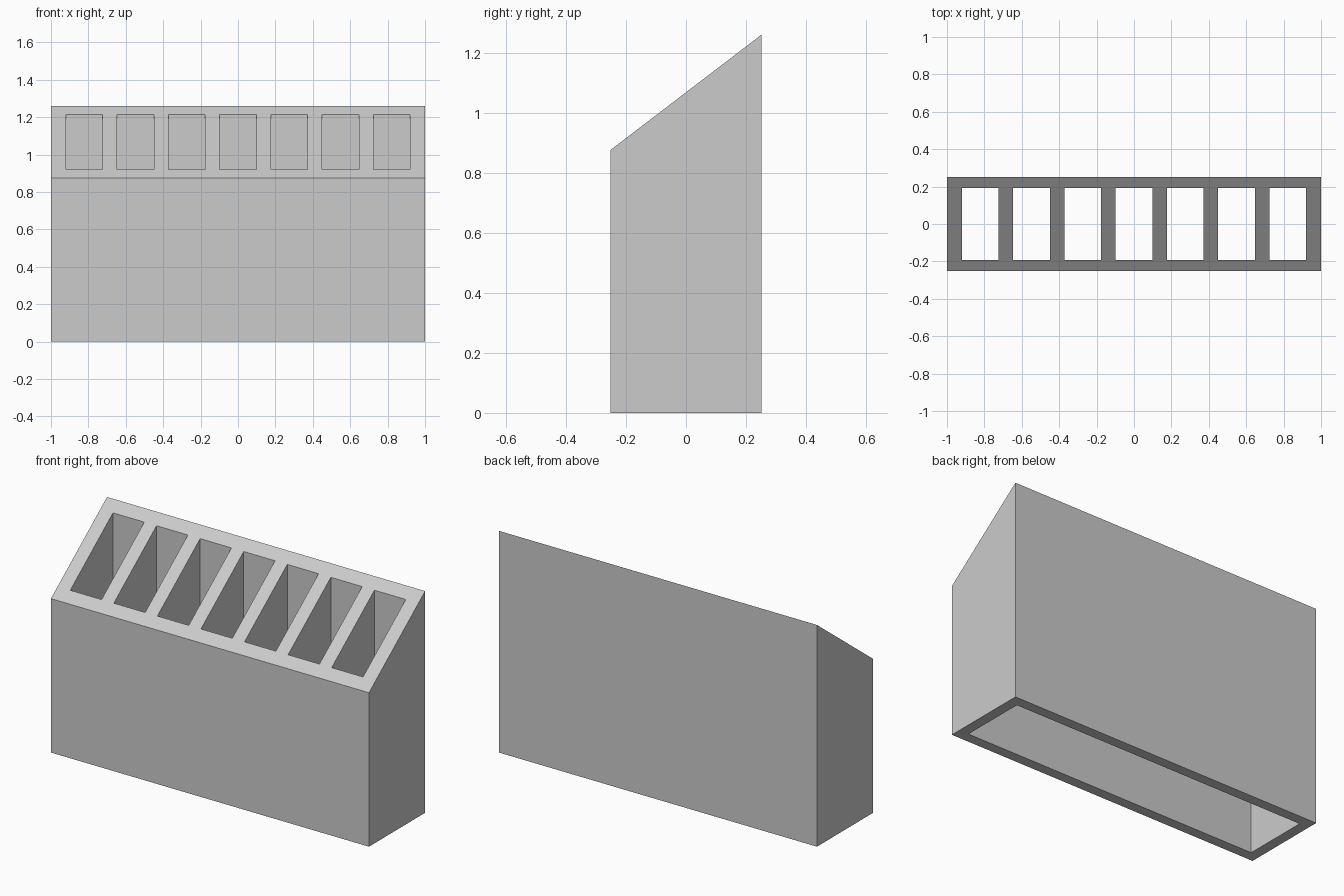
import bpy, bmesh
from mathutils import Matrix

cube = bpy.data.objects.get("Cube")
if cube:
    bpy.data.objects.remove(cube, do_unlink=True)

HALF_W, HALF_D = 1.0, 0.252
FRONT_H, BACK_H = 0.875, 1.26
WALL = 0.06
CAVITY_TOP = 0.52
SLOT_COUNT, SLOT_W, SLOT_PITCH = 7, 0.197, 0.274

grey = bpy.data.materials.new("plain_grey")
grey.use_nodes = True
colour = (0.6, 0.6, 0.6, 1)
grey.diffuse_color = colour
grey.node_tree.nodes["Principled BSDF"].inputs["Base Color"].default_value = colour


def make_object(name, bm):
    bmesh.ops.recalc_face_normals(bm, faces=bm.faces)
    mesh = bpy.data.meshes.new(name)
    bm.to_mesh(mesh)
    bm.free()
    mesh.materials.append(grey)
    obj = bpy.data.objects.new(name, mesh)
    bpy.context.collection.objects.link(obj)
    return obj


def add_box(bm, x, half_w, half_d, z0, z1):
    matrix = (Matrix.Translation((x, 0, (z0 + z1) / 2))
              @ Matrix.Diagonal((2 * half_w, 2 * half_d, z1 - z0, 1)))
    bmesh.ops.create_cube(bm, size=1, matrix=matrix)


def cut(target, cutter):
    cutter.hide_render = True
    mod = target.modifiers.new("cut", 'BOOLEAN')
    mod.operation = 'DIFFERENCE'
    mod.solver = 'EXACT'
    mod.object = cutter
    bpy.context.view_layer.objects.active = target
    bpy.ops.object.modifier_apply(modifier=mod.name)
    bpy.data.objects.remove(cutter, do_unlink=True)


# Slanted case: side profile swept across the width
bm = bmesh.new()
profile = [(-HALF_D, 0), (HALF_D, 0), (HALF_D, BACK_H), (-HALF_D, FRONT_H)]
side = bm.faces.new([bm.verts.new((-HALF_W, y, z)) for y, z in profile])
swept = bmesh.ops.extrude_face_region(bm, geom=[side])["geom"]
bmesh.ops.translate(bm, vec=(2 * HALF_W, 0, 0),
                    verts=[v for v in swept if isinstance(v, bmesh.types.BMVert)])
case = make_object("slotted_case", bm)

# Open cavity underneath
bm = bmesh.new()
add_box(bm, 0, HALF_W - WALL, HALF_D - WALL, -0.1, CAVITY_TOP)
cut(case, make_object("cavity_cutter", bm))

# Row of slots through the slanted top into the cavity
bm = bmesh.new()
for i in range(SLOT_COUNT):
    x = (i - (SLOT_COUNT - 1) / 2) * SLOT_PITCH
    add_box(bm, x, SLOT_W / 2, HALF_D - WALL, CAVITY_TOP - 0.1, BACK_H + 0.2)
cut(case, make_object("slot_cutter", bm))
